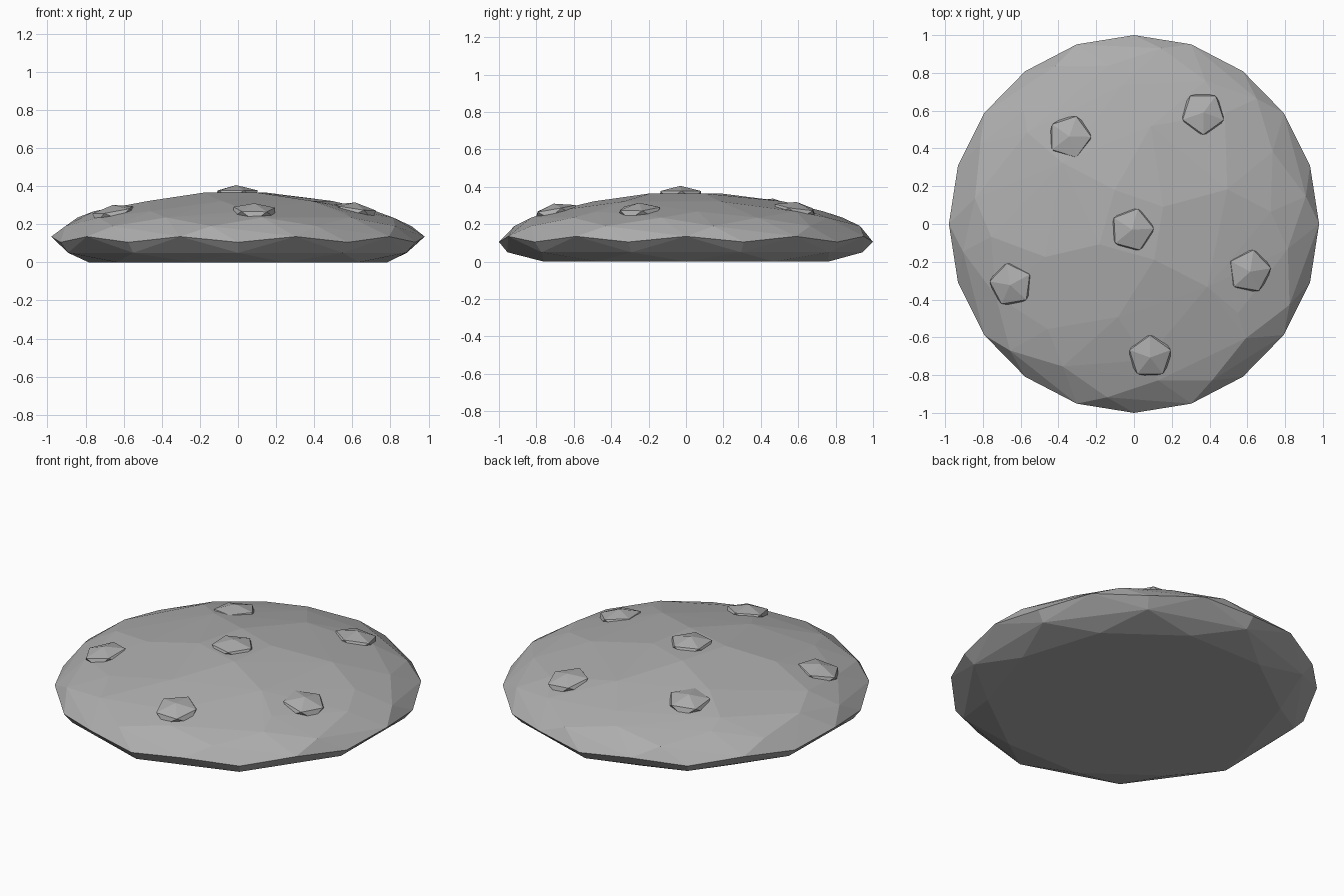
import bpy, bmesh, math, random
from mathutils import Vector, Matrix
from mathutils.bvhtree import BVHTree

random.seed(4)
cube = bpy.data.objects.get("Cube")
if cube:
    bpy.data.objects.remove(cube)

stone = bpy.data.materials.new("grey")
stone.use_nodes = True
GREY = (0.42, 0.42, 0.42, 1)
stone.diffuse_color = GREY
stone.node_tree.nodes["Principled BSDF"].inputs["Base Color"].default_value = GREY


def add_object(name, bm):
    mesh = bpy.data.meshes.new(name)
    bm.to_mesh(mesh)
    mesh.materials.append(stone)
    obj = bpy.data.objects.new(name, mesh)
    bpy.context.collection.objects.link(obj)
    return obj


# Faceted dome: hull around rings of (count, radius, height, turn, jitter)
rings = [
    (10, 0.80, 0.0, 0, 0), (10, 0.95, 0.05, 18, 0.008),
    (10, 1.0, 0.105, 18, 0), (10, 1.0, 0.135, 0, 0),
    (10, 0.94, 0.19, 9, 0.012), (10, 0.85, 0.235, 27, 0.02),
    (8, 0.75, 0.268, 5, 0.03), (6, 0.52, 0.322, 20, 0.03),
    (4, 0.20, 0.365, 30, 0.02),
]
bm = bmesh.new()
for count, radius, height, turn, jitter in rings:
    for i in range(count):
        a = math.radians(turn) + math.tau * i / count
        r = radius + random.uniform(-jitter, jitter)
        bm.verts.new((0.98 * r * math.cos(a), r * math.sin(a), height))
hull = bmesh.ops.convex_hull(bm, input=bm.verts[:])
inside = {v for v in hull["geom_interior"] + hull["geom_unused"]
          if isinstance(v, bmesh.types.BMVert)}
bmesh.ops.delete(bm, geom=list(inside), context='VERTS')
bmesh.ops.recalc_face_normals(bm, faces=bm.faces[:])
add_object("dome", bm)
surface = BVHTree.FromBMesh(bm)
bm.free()

# Five-sided bumps sunk into the dome: x, y, turn
bumps = [(-0.34, 0.46, 0), (0.365, 0.585, -18), (-0.01, -0.03, 3),
         (-0.65, -0.32, 28), (0.61, -0.25, 8), (0.085, -0.70, 18)]
for n, (x, y, turn) in enumerate(bumps, 1):
    spot = surface.ray_cast(Vector((x, y, 1)), Vector((0, 0, -1)))[0]
    # Lean each bump outward with the dome's curve
    d = math.hypot(x, y)
    normal = Vector((x * 0.36 * d, y * 0.36 * d, 1)).normalized()
    bm = bmesh.new()
    bmesh.ops.create_icosphere(bm, subdivisions=1, radius=1)
    # Set one upper corner on +x before turning
    corner = max((v for v in bm.verts if 0.2 < v.co.z < 0.8), key=lambda v: v.co.x)
    start = math.atan2(corner.co.y, corner.co.x)
    tilt = Vector((0, 0, 1)).rotation_difference(normal).to_matrix().to_4x4()
    place = (Matrix.Translation(spot - normal * 0.01) @ tilt
             @ Matrix.Rotation(math.radians(turn) - start, 4, 'Z')
             @ Matrix.Diagonal((0.128, 0.128, 0.05, 1)))
    bmesh.ops.transform(bm, matrix=place, verts=bm.verts[:])
    add_object(f"bump_{n}", bm)
    bm.free()
